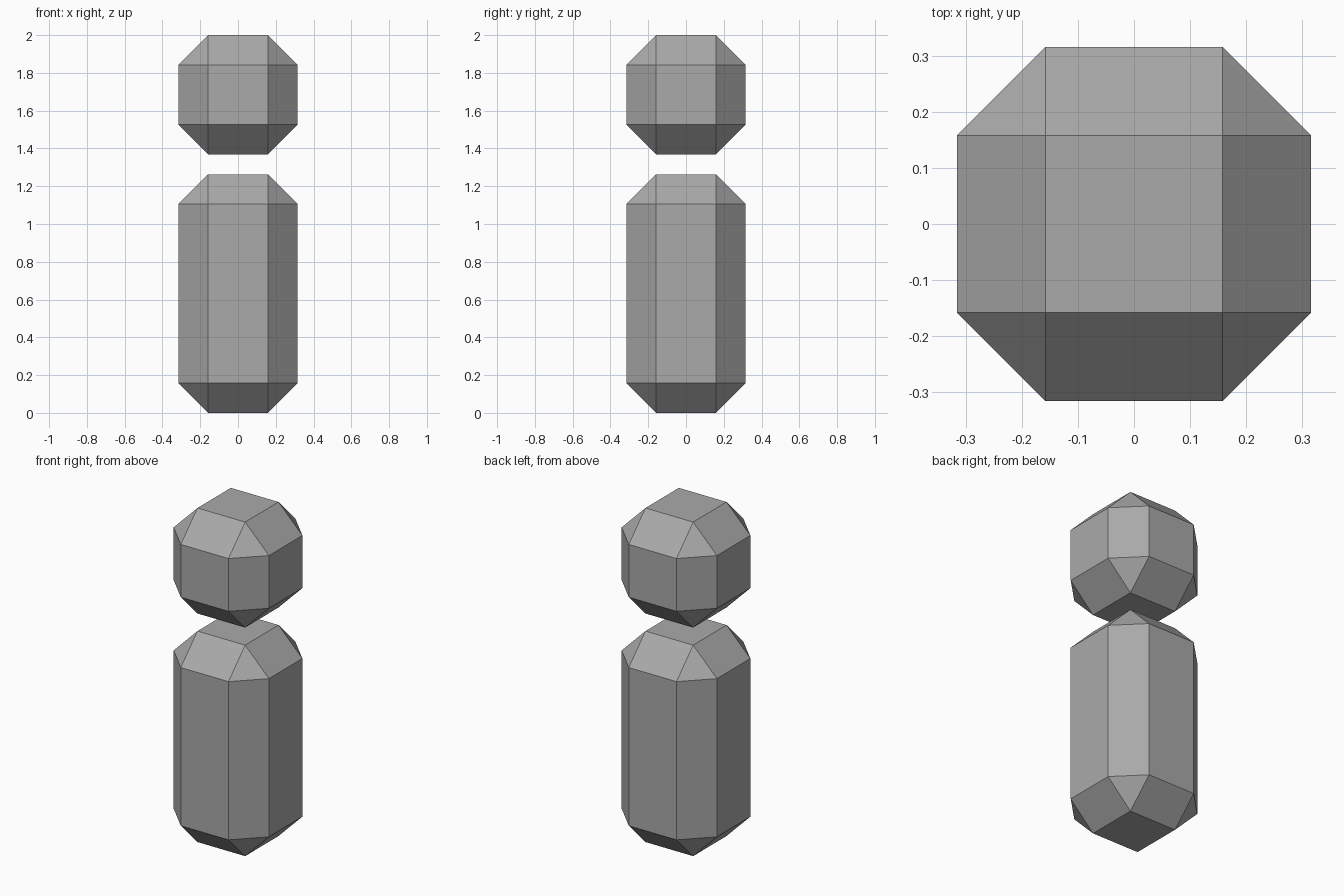
import bpy
import bmesh

if "Cube" in bpy.data.objects:
    bpy.data.objects.remove(bpy.data.objects["Cube"])

WIDTH = 12 / 19        # width of both parts
BEVEL = WIDTH / 4

grey = bpy.data.materials.new("plain_grey")
grey.use_nodes = True
colour = (0.4, 0.4, 0.4, 1)
grey.diffuse_color = colour
grey.node_tree.nodes["Principled BSDF"].inputs["Base Color"].default_value = colour


def bevelled_block(name, bottom, top):
    """Square block with flat chamfers on every edge and triangular corners."""
    bm = bmesh.new()
    bmesh.ops.create_cube(bm, size=1)
    bmesh.ops.scale(bm, vec=(WIDTH, WIDTH, top - bottom), verts=bm.verts)
    bmesh.ops.translate(bm, vec=(0, 0, (top + bottom) / 2), verts=bm.verts)
    bmesh.ops.bevel(bm, geom=bm.edges[:], offset=BEVEL, offset_type='OFFSET',
                    segments=1, profile=0.5, affect='EDGES')
    bmesh.ops.recalc_face_normals(bm, faces=bm.faces)
    mesh = bpy.data.meshes.new(name)
    bm.to_mesh(mesh)
    bm.free()
    mesh.materials.append(grey)
    obj = bpy.data.objects.new(name, mesh)
    bpy.context.collection.objects.link(obj)
    return obj


# Tall body, with the head floating just above it
bevelled_block("body", 0, 2 * WIDTH)
bevelled_block("head", 2 - WIDTH, 2)
